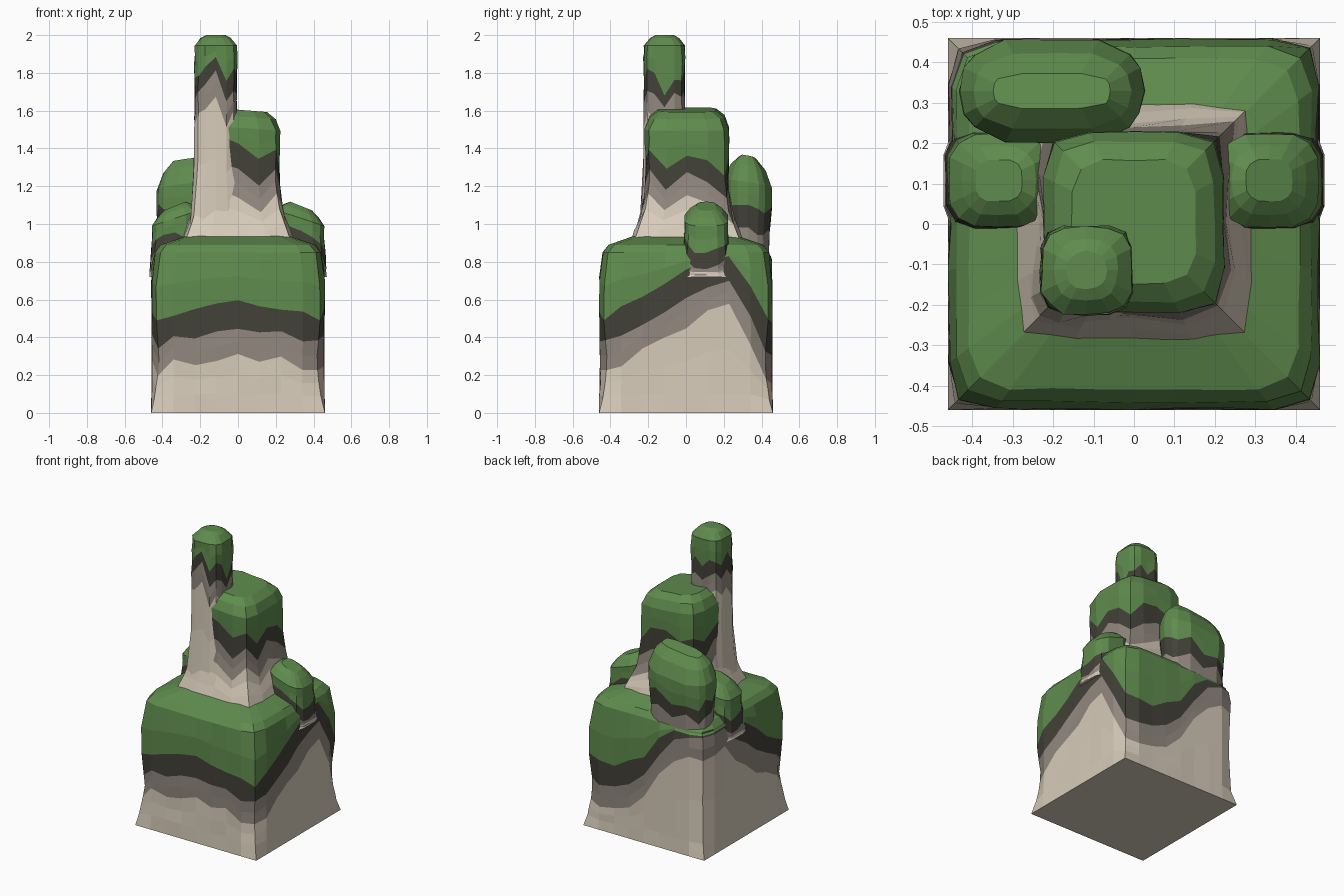
import bpy, bmesh, math, random

if "Cube" in bpy.data.objects:
    bpy.data.objects.remove(bpy.data.objects["Cube"])
random.seed(4)


def material(name, rgb):
    m = bpy.data.materials.new(name)
    m.diffuse_color = (*rgb, 1)
    m.use_nodes = True
    m.node_tree.nodes["Principled BSDF"].inputs["Base Color"].default_value = m.diffuse_color
    return m


MATS = [material("pale_stone", (0.68, 0.60, 0.49)),
        material("grey_stone", (0.29, 0.25, 0.215)),
        material("moss_edge", (0.055, 0.053, 0.04)),
        material("moss", (0.115, 0.26, 0.075))]


def lerp_profile(profile, z):
    """Offset and corner radius at height z."""
    for (za, oa, ra), (zb, ob, rb) in zip(profile, profile[1:]):
        if z <= zb:
            t = max(0, (z - za) / (zb - za))
            return oa + (ob - oa) * t, ra + (rb - ra) * t
    return profile[-1][1:]


def square_point(side, t, hx, hy, r):
    """Point on a rounded rectangle; sides run front, right, back, left."""
    x, y = [(t, -1), (1, t), (-t, 1), (-1, -t)][side]
    x, y = x * hx, y * hy
    r = min(r, hx, hy)
    qx = max(-hx + r, min(hx - r, x))
    qy = max(-hy + r, min(hy - r, y))
    d = math.hypot(x - qx, y - qy)
    if r > 0 and d > r:
        x, y = qx + (x - qx) * r / d, qy + (y - qy) * r / d
    return x, y


def mossy_column(name, box, n, profile, moss_line, edge, grey, caps,
                 tilt=(0, 0), jitter=0.006):
    """Rounded-square rock column. moss_line: 16 heights going round from the
    front-left corner. edge, grey: band depths. caps: number of top levels."""
    x0, x1, y0, y1 = box
    cx, cy, hx, hy = (x0 + x1) / 2, (y0 + y1) / 2, (x1 - x0) / 2, (y1 - y0) / 2
    zb, shoulder = profile[0][0], profile[-caps][0]
    top = profile[-1][0]
    columns = []
    for i in range(4 * n):
        side, k = divmod(i, n)
        f = i * 4 / n
        a = int(f)
        line = moss_line[a] + (moss_line[(a + 1) % 16] - moss_line[a]) * (f - a)
        g = min(line + random.uniform(-.02, .02), shoulder - .02)
        d = min(line - edge + random.uniform(-.025, .025), g - .01)
        s = min(d - grey + random.uniform(-.025, .025), d - .01)
        s = max(s, zb + .03)
        d, g = max(d, s + .01), max(g, s + .02)
        foot = zb + min(.1, (s - zb) * .4)
        zs = [zb, foot, (foot + s) / 2, s, (s + d) / 2, d, g, (g + shoulder) / 2]
        zs += [p[0] for p in profile[-caps:]]
        col = []
        for j, z in enumerate(zs):
            off, r = lerp_profile(profile, z)
            x, y = square_point(side, -1 + 2 * k / n, hx + off, hy + off, r)
            if j:
                w = 1 - abs(random.uniform(0, jitter)) / hx
                x, y = x * w, y * w
            lift = (x * tilt[0] + y * tilt[1]) * (z - zb) / (top - zb)
            col.append((cx + x, cy + y, z + lift))
        columns.append(col)
    bm = bmesh.new()
    vs = [[bm.verts.new(p) for p in c] for c in columns]
    band = [0, 0, 0, 1, 1, 2] + [3] * 20
    m = len(vs)
    for i in range(m):
        a, b = vs[i], vs[(i + 1) % m]
        for j in range(len(a) - 1):
            bm.faces.new((a[j], b[j], b[j + 1], a[j + 1])).material_index = band[j]
    bm.faces.new([c[0] for c in reversed(vs)])
    bm.faces.new([c[-1] for c in vs]).material_index = 3
    bmesh.ops.recalc_face_normals(bm, faces=bm.faces)
    me = bpy.data.meshes.new(name)
    bm.to_mesh(me)
    bm.free()
    for mat in MATS:
        me.materials.append(mat)
    ob = bpy.data.objects.new(name, me)
    bpy.context.collection.objects.link(ob)
    return ob


# Broad base block: square foot, rounded corners, moss hanging over the sides
mossy_column("base_rock", (-.46, .46, -.46, .46), 8,
             [(0, 0, 0), (.1, 0, .07), (.25, -.004, .12), (.5, 0, .08), (.8, 0, .09),
              (.85, -.018, .1), (.89, -.05, .1), (.925, -.15, .1), (.95, -.22, .08)],
             [.50, .55, .60, .55, .50, .60, .74, .84,
              .48, .46, .60, .90, 1.0, .95, .76, .60],
             .14, .14, 4)

# Middle tower with a flared stone foot
mossy_column("middle_tower", (-.225, .225, -.22, .23), 4,
             [(.90, .075, .06), (.96, .06, .06), (1.05, .02, .06), (1.18, 0, .06),
              (1.3, -.005, .07), (1.42, 0, .07), (1.51, 0, .08), (1.57, -.025, .08),
              (1.605, -.07, .08)],
             [1.45, 1.45, 1.43, 1.35, 1.40, 1.30, 1.38, 1.34,
              1.28, 1.35, 1.38, 1.32, 1.36, 1.30, 1.38, 1.42],
             .12, .13, 3, tilt=(-.08, 0))

# Thin spire on the front-left corner
mossy_column("spire", (-.235, .0, -.228, .0), 4,
             [(.93, .03, .05), (1.15, 0, .05), (1.55, 0, .06), (1.75, -.004, .06),
              (1.9, .0, .06), (1.945, -.003, .07), (1.985, -.035, .07), (2.0, -.065, .05)],
             [1.80, 1.84, 1.90, 1.76, 1.82, 1.80, 1.70, 1.78,
              1.78, 1.82, 1.74, 1.80, 1.82, 1.76, 1.84, 1.76],
             .1, .13, 3, jitter=.008)

# Back-left boulder rising out of the base corner
mossy_column("back_left_boulder", (-.435, .03, .20, .457), 4,
             [(.5, -.012, .08), (.9, -.02, .1), (1.1, 0, .13), (1.2, 0, .13),
              (1.29, -.035, .12), (1.345, -.085, .05)],
             [1.10, 1.08, 1.06, 1.10, 1.08, 1.06, 1.08, 1.05,
              1.04, 1.08, 1.03, 1.06, 1.02, 1.08, 1.05, 1.1],
             .1, .3, 3, tilt=(.12, -.2))

# Two small side knobs, one each side of the tower
for name, box, tilt in (("right_knob", (.21, .458, -.01, .225), -.4),
                        ("left_knob", (-.458, -.21, -.01, .225), .4)):
    mossy_column(name, box, 4,
                 [(.72, .012, .06), (.85, .008, .07), (.95, 0, .08), (1.03, 0, .08),
                  (1.07, -.03, .07), (1.095, -.065, .04)],
                 [.95, .97, .95, .93, .90, .88, .87, .89,
                  .92, .93, .95, .93, .90, .88, .87, .89],
                 .1, .08, 3, tilt=(tilt, 0), jitter=.004)
